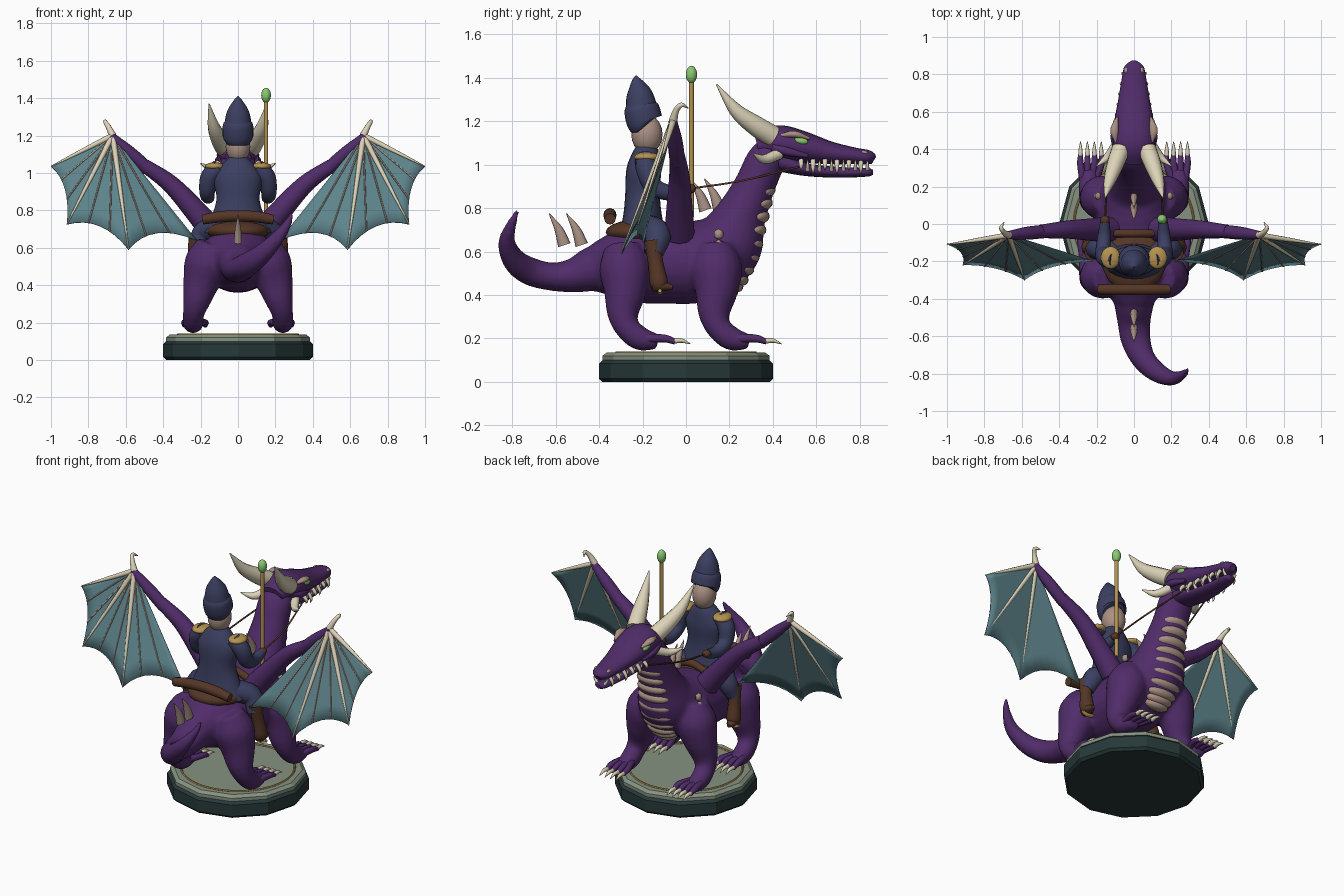
import bpy, bmesh, math
from mathutils import Vector, Matrix

default_cube = bpy.data.objects.get("Cube")
if default_cube:
    bpy.data.objects.remove(default_cube, do_unlink=True)


def material(name, *rgb):
    mat = bpy.data.materials.new(name)
    mat.use_nodes = True
    mat.diffuse_color = (*rgb, 1)
    shader = next(n for n in mat.node_tree.nodes if n.type == 'BSDF_PRINCIPLED')
    shader.inputs["Base Color"].default_value = (*rgb, 1)
    shader.inputs["Roughness"].default_value = .7
    return mat


purple = material("purple hide", .08, .025, .14)
teal = material("teal membrane", .11, .23, .26)
cream = material("cream horn", .72, .65, .48)
tan = material("tan scale", .40, .28, .23)
navy = material("navy cloth", .045, .05, .12)
brown = material("brown leather", .09, .037, .02)
gold = material("gold trim", .46, .29, .08)
green = material("bright green", .25, .58, .16)
stone = material("pale stone", .24, .29, .22)
dark = material("dark base", .02, .04, .04)


def finish(name, bm, mat, smooth=True):
    """Turn a bmesh into a named object."""
    bmesh.ops.recalc_face_normals(bm, faces=bm.faces)
    for face in bm.faces:
        face.smooth = smooth and len(face.verts) < 5
    mesh = bpy.data.meshes.new(name)
    bm.to_mesh(mesh)
    bm.free()
    mesh.materials.append(mat)
    obj = bpy.data.objects.new(name, mesh)
    bpy.context.collection.objects.link(obj)
    return obj


def spline(points, steps):
    """Catmull-Rom through rows of (x, y, z, width radius, depth radius)."""
    rows = [Vector((*p, p[-1]) if len(p) == 4 else p) for p in points]
    if steps == 1:
        return rows
    padded = [rows[0] * 2 - rows[1]] + rows + [rows[-1] * 2 - rows[-2]]
    out = []
    for a, b, c, d in zip(padded, padded[1:], padded[2:], padded[3:]):
        for k in range(steps):
            t = k / steps
            out.append(b + (c - a) * (t / 2) + (a * 2 - b * 5 + c * 4 - d) * (t * t / 2)
                       + (b * 3 - a - c * 3 + d) * (t ** 3 / 2))
    return out + [rows[-1]]


def sweep(bm, points, side=1, steps=5, sides=16):
    """Loft elliptical rings along a path; side=-1 mirrors it in x."""
    rows = spline(points, steps)
    for row in rows:
        row[0] *= side
    centres = [Vector(row[:3]) for row in rows]
    span = (centres[-1] - centres[0]).normalized()
    ref = Vector((0, 1, 0)) if abs(span.x) > .6 else Vector((1, 0, 0))
    rings = []
    for i, (c, row) in enumerate(zip(centres, rows)):
        tangent = (centres[min(i + 1, len(rows) - 1)] - centres[max(i - 1, 0)]).normalized()
        u = (ref - tangent * ref.dot(tangent)).normalized()
        v = tangent.cross(u)
        ring = []
        for j in range(sides):
            angle = math.tau * j / sides
            ring.append(bm.verts.new(c + u * math.cos(angle) * max(row[3], .001)
                                     + v * math.sin(angle) * max(row[4], .001)))
        rings.append(ring)
    for lower, upper in zip(rings, rings[1:]):
        for j in range(sides):
            n = (j + 1) % sides
            bm.faces.new((lower[j], lower[n], upper[n], upper[j]))
    bm.faces.new(rings[0])
    bm.faces.new(rings[-1])


def tube(name, mat, points, side=1, steps=5, sides=12, smooth=True):
    bm = bmesh.new()
    sweep(bm, points, side, steps, sides)
    return finish(name, bm, mat, smooth)


def blob(name, mat, centre, size, tilt=0, segments=20):
    bm = bmesh.new()
    place = Matrix.Translation(centre) @ Matrix.Rotation(tilt, 4, 'X') @ Matrix.Diagonal((*size, 1))
    bmesh.ops.create_uvsphere(bm, u_segments=segments, v_segments=segments // 2, radius=1, matrix=place)
    return finish(name, bm, mat)


def pair(name, mat, points, **options):
    for label, side in (("left", 1), ("right", -1)):
        tube(f"{label}_{name}", mat, points, side, **options)


# Display base
tube("base_foot", dark, [(0, 0, 0, .385), (0, 0, .015, .4), (0, 0, .085, .4), (0, 0, .1, .385)],
     steps=1, smooth=False)
tube("base_plate", stone, [(0, 0, .1, .385), (0, 0, .12, .385), (0, 0, .135, .365)],
     steps=1, smooth=False)
bpy.ops.mesh.primitive_torus_add(major_radius=.32, minor_radius=.006, major_segments=48,
                                 minor_segments=6, location=(0, 0, .136))
bpy.context.object.name = "base_ring"
bpy.context.object.data.materials.append(gold)

# Body, neck, tail and legs fused into one skin
body = bmesh.new()
sweep(body, [(0, -.42, .53, .11), (0, -.28, .54, .19, .17), (0, -.1, .54, .2, .18),
             (0, .08, .56, .2, .19), (0, .19, .64, .17), (0, .25, .76, .13, .12),
             (0, .315, .9, .105, .095), (0, .37, 1.02, .1, .09), (0, .43, 1.08, .09, .07)], sides=24)
sweep(body, [(0, -.3, .53, .15), (0, -.42, .52, .11), (0, -.52, .49, .09, .08),
             (.01, -.62, .485, .08, .065), (.05, -.72, .51, .065), (.12, -.79, .56, .055),
             (.2, -.825, .64, .04), (.26, -.805, .72, .025), (.29, -.775, .79, .01)])
sweep(body, [(0, .1, .56, .16), (0, .16, .53, .15, .13), (0, .22, .5, .08)])
for side in (1, -1):
    for back in (0, -.42):
        sweep(body, [(.13, .13 + back, .62, .09), (.165, .14 + back, .52, .12),
                     (.195, .14 + back, .42, .1), (.22, .13 + back, .32, .075),
                     (.237, .15 + back, .25, .058), (.24, .21 + back, .2, .056),
                     (.24, .29 + back, .185, .045, .035)], side)
skin = finish("dragon_body", body, purple)
remesh = skin.modifiers.new("fuse", 'REMESH')
remesh.mode = 'VOXEL'
remesh.voxel_size = .012
remesh.use_smooth_shade = True
blend = skin.modifiers.new("blend", 'SMOOTH')
blend.factor = .5
blend.iterations = 5

# Toes and claws
for back in (0, -.42):
    for toe in range(4):
        x = .175 + toe * .037
        pair("toe", purple, [(.21 + toe * .02, .23 + back, .2, .022), (x, .32 + back, .2, .018),
                             (x, .37 + back, .185, .013)], sides=8)
        pair("claw", cream, [(x, .36 + back, .188, .013), (x, .4 + back, .19, .01),
                             (x, .44 + back, .175, .002)], sides=8)

# Head and jaw
tube("head", purple, [(0, .33, 1.08, .07, .05), (0, .42, 1.1, .11, .08), (0, .52, 1.085, .11, .075),
                      (0, .66, 1.055, .085, .053), (0, .78, 1.04, .065, .038),
                      (0, .84, 1.033, .052, .033), (0, .865, 1.02, .02)], sides=20)
tube("jaw", purple, [(0, .42, 1.02, .08, .05), (0, .55, .978, .072, .03), (0, .7, .965, .055, .025),
                     (0, .83, .965, .04, .02), (0, .86, .965, .012)], sides=16)
pair("horn", cream, [(.07, .4, 1.13, .05), (.1, .32, 1.18, .046), (.13, .23, 1.25, .032),
                     (.155, .14, 1.37, .003)])
pair("cheek_horn", cream, [(.09, .43, 1.05, .026), (.14, .36, 1.025, .022), (.2, .31, 1.05, .003)])
pair("cheek_ridge", purple, [(.09, .4, 1.08, .02), (.105, .47, 1.06, .02), (.09, .56, 1.04, .01)])
pair("brow", tan, [(.095, .44, 1.135, .008), (.105, .5, 1.14, .022, .016), (.09, .57, 1.12, .006)])
for side in (1, -1):
    blob("eye", green, (side * .1, .53, 1.11), (.014, .032, .016), -.2)
    blob("nostril", tan, (side * .04, .82, 1.055), (.012, .018, .01))
for i in range(6):
    y, x = .53 + i * .055, .09 - i * .0085
    long = .06 if i % 2 else .04
    pair("upper_tooth", cream, [(x - .01, y, 1.02, .012), (x + .012, y, 1.015 - long / 2, .009),
                                (x + .005, y, 1.015 - long, .001)], sides=8, steps=3)
    pair("lower_tooth", cream, [(x - .022, y + .03, .975, .01), (x - .005, y + .03, 1, .007),
                                (x - .005, y + .03, 1.025, .001)], sides=8, steps=3)

# Throat plates overlapping down the neck
throat = spline([(0, .37, .93, .08), (0, .345, .82, .09), (0, .315, .7, .105),
                 (0, .285, .58, .11), (0, .235, .48, .1), (0, .19, .43, .08)], 2)
for i, row in enumerate(throat):
    blob(f"throat_plate_{i + 1}", tan, row[:3], (row[3], .055, .036), .35 - i * .09)

# Back fins and flank scales
for y, z in ((-.48, .63), (-.56, .63), (.155, .79), (.09, .79)):
    tube("back_fin", tan, [(0, y, z, .022, .03), (0, y - .025, z + .07, .016, .02),
                           (0, y - .07, z + .145, .002)], sides=8)
for i in range(3):
    for side in (1, -1):
        blob("flank_scale", tan, (side * (.192 + i * .006), .15, .68 - i * .05),
             (.018, .025, .026), segments=6)

# Wings
wrist = Vector((.67, -.06, 1.2))
tips = [Vector(t) for t in ((1, -.11, 1.035), (.915, -.22, .725), (.585, -.3, .59), (.22, -.2, .64))]
pair("wing_arm", purple, [(.13, -.03, .68, .07), (.23, -.03, .8, .06), (.36, -.03, .94, .048),
                          (.5, -.04, 1.04, .036)])
pair("wing_forearm", purple, [(.48, -.04, 1.02, .036), (.58, -.05, 1.11, .034), (.68, -.06, 1.2, .02)])
pair("wing_thumb", cream, [(*wrist, .02), (.695, -.045, 1.25, .014), (.71, -.02, 1.275, .011),
                           (.695, .01, 1.26, .002)], sides=8)
edge = []
for a, b in zip(tips, tips[1:]):
    middle = (a + b) / 2
    control = middle.lerp(wrist, .22)
    for k in range(8):
        t = k / 8
        edge.append(a * (1 - t) ** 2 + control * 2 * t * (1 - t) + b * t * t)
    # Thin seams between the finger bones
    for t in (.33, .67):
        end = a * (1 - t) ** 2 + control * 2 * t * (1 - t) + b * t * t
        pair("wing_seam", tan, [(*wrist, .005), (*end, .004)], steps=1, sides=6)
edge.append(tips[-1])
for tip in tips[:3]:
    pair("wing_finger", cream, [(*wrist, .016), (*wrist.lerp(tip, .5), .011), (*tip, .003)], sides=8)
for side in (1, -1):
    bm = bmesh.new()
    flip = Matrix.Diagonal((side, 1, 1))
    grid = [[bm.verts.new(flip @ wrist.lerp(e, .03 + .97 * k / 6)) for k in range(7)] for e in edge]
    for one, two in zip(grid, grid[1:]):
        for k in range(6):
            bm.faces.new((one[k], one[k + 1], two[k + 1], two[k]))
    wing = finish("wing_membrane", bm, teal)
    wing.modifiers.new("thickness", 'SOLIDIFY').thickness = .005

# Saddle, bedroll and reins
blob("saddle", brown, (0, -.2, .69), (.17, .17, .06))
tube("saddle_pommel", brown, [(-.14, -.05, .72, .02), (0, -.05, .765, .022), (.14, -.05, .72, .02)])
tube("bedroll", brown, [(-.19, -.35, .75, .026), (-.1, -.35, .765, .03), (0, -.35, .77, .03),
                        (.1, -.35, .765, .03), (.19, -.35, .75, .026)])
pair("rein", brown, [(.155, .02, .89, .005), (.14, .25, .925, .005), (.085, .52, .99, .005)], sides=6)

# Rider
tube("coat", navy, [(0, -.2, .68, .18, .11), (0, -.2, .76, .145, .09), (0, -.2, .86, .115, .08),
                    (0, -.195, .97, .13, .08), (0, -.185, 1.04, .09, .065), (0, -.18, 1.08, .05)], sides=20)
blob("rider_head", tan, (0, -.18, 1.14), (.066, .072, .09))
tube("hat_band", navy, [(0, -.18, 1.185, .07), (0, -.19, 1.2, .083), (0, -.205, 1.26, .08),
                        (0, -.21, 1.285, .06)], sides=20)
tube("hat_crown", navy, [(0, -.205, 1.26, .074), (0, -.215, 1.33, .058), (0, -.227, 1.385, .025),
                         (0, -.23, 1.41, .003)], sides=20)
pair("sleeve", navy, [(.1, -.19, 1.03, .045), (.15, -.18, .98, .05), (.165, -.15, .9, .042),
                      (.16, -.07, .87, .035), (.155, .01, .885, .026)])
pair("trouser", navy, [(.08, -.2, .71, .07), (.18, -.13, .68, .062), (.225, -.15, .59, .045)])
pair("boot", brown, [(.225, -.155, .65, .04), (.235, -.14, .55, .035), (.24, -.125, .46, .042),
                     (.24, -.115, .425, .03)])
pair("boot_toe", brown, [(.24, -.15, .445, .028), (.245, -.1, .44, .03, .022), (.25, -.06, .435, .01)])
pair("stirrup", gold, [(.2, -.12, .42, .009), (.24, -.12, .412, .012), (.28, -.12, .42, .009)], sides=8)
for side in (1, -1):
    blob("epaulette", gold, (side * .125, -.18, 1.035), (.052, .06, .022))
    blob("glove", brown, (side * .155, .02, .89), (.024, .026, .022))

# Staff with a green tip
tube("staff", gold, [(.15, .025, .76, .011), (.15, .025, 1.39, .011)], steps=1)
blob("staff_tip", green, (.15, .025, 1.415), (.026, .026, .04))
